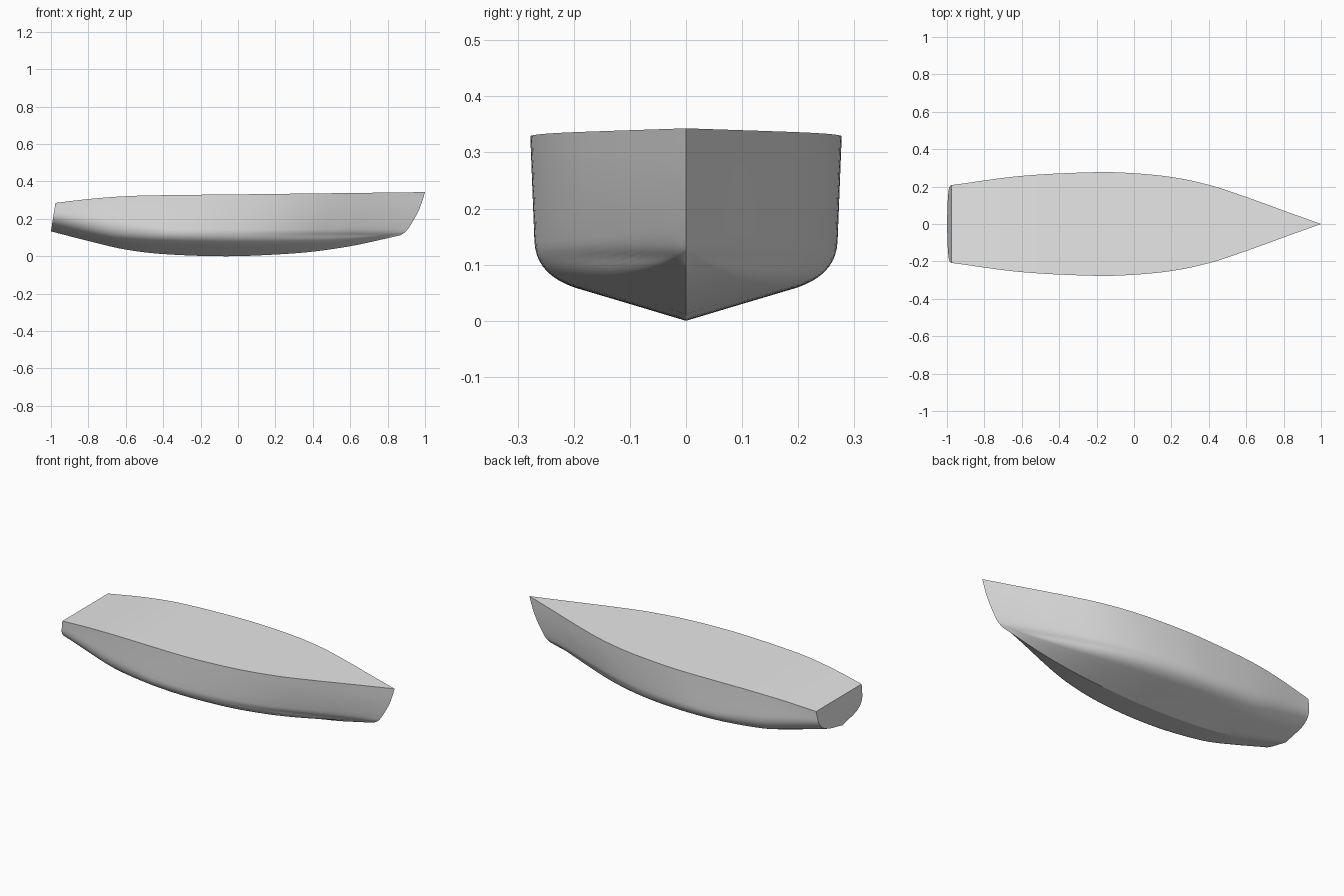
import bpy
import bmesh
import math

if "Cube" in bpy.data.objects:
    bpy.data.objects.remove(bpy.data.objects["Cube"], do_unlink=True)

STATIONS = 48

# Design curves: (fraction of length from stern to bow, value)
SHEER_WIDTH = [(0, .208), (.19, .257), (.39, .277), (.49, .272), (.6, .25),
               (.7, .208), (.8, .143), (.9, .071), (1, 0)]
SHEER_Z = [(0, .285), (.09, .306), (.19, .321), (.28, .326), (.5, .331), (1, .343)]
KEEL_Z = [(0, .133), (.1, .085), (.21, .037), (.32, .012), (.5, 0), (.65, .01),
          (.75, .025), (.86, .055), (.96, .095), (1, .112)]
CHINE_Z = [(0, .172), (.1, .13), (.21, .095), (.5, .078), (.75, .085), (.9, .108), (1, .13)]
CHINE_RATIO = [(0, .94), (.4, .965), (.8, .93), (1, .9)]
# End profiles: (height, x)
STEM_X = [(.112, .868), (.13, .895), (.16, .918), (.2, .943), (.26, .973), (.343, 1)]
TRANSOM_X = [(.133, -1), (.285, -.976)]


def curve(keys, t):
    """Smooth interpolation through the keys, clamped at both ends."""
    t = min(max(t, keys[0][0]), keys[-1][0])
    i = 0
    while i < len(keys) - 2 and t > keys[i + 1][0]:
        i += 1

    def slope(k):
        a, b = keys[max(k - 1, 0)], keys[min(k + 1, len(keys) - 1)]
        return (b[1] - a[1]) / (b[0] - a[0])

    (x0, y0), (x1, y1) = keys[i], keys[i + 1]
    h = x1 - x0
    u = (t - x0) / h
    v = 1 - u
    return (y0 * v * v * (1 + 2 * u) + y1 * u * u * (1 + 2 * v)
            + h * u * v * (slope(i) * v - slope(i + 1) * u))


def mix(a, b, t):
    return tuple(p + (q - p) * t for p, q in zip(a, b))


def section(s):
    """Half section from keel to sheer: bottom, rounded bilge, topside."""
    width = curve(SHEER_WIDTH, s)
    keel = (0, curve(KEEL_Z, s))
    chine = (width * curve(CHINE_RATIO, s), curve(CHINE_Z, s))
    sheer = (width, curve(SHEER_Z, s))
    start = mix(keel, chine, .5 + .22 * min(s * 3, 1))
    end = mix(chine, sheer, .55 - .3 * min(s * 3, 1))
    pts = [mix(keel, start, i / 4) for i in range(4)]
    for i in range(13):
        t = i / 12
        pts.append(mix(mix(start, chine, t), mix(chine, end, t), t))
    pts += [mix(end, sheer, i / 5) for i in range(1, 6)]
    # Stretch the station between raked transom and curved stem
    out = []
    for y, z in pts:
        aft, fore = curve(TRANSOM_X, z), curve(STEM_X, z)
        out.append((aft + (fore - aft) * s, y, z))
    return out


# Hull shell, deck and transom
bm = bmesh.new()
port, starboard = [], []
for k in range(STATIONS + 1):
    pts = section(k / STATIONS)
    left = [bm.verts.new(p) for p in pts]
    if k == STATIONS:
        right = left
    else:
        right = [left[0]] + [bm.verts.new((x, -y, z)) for x, y, z in pts[1:]]
    port.append(left)
    starboard.append(right)


def add_face(*verts):
    unique = list(dict.fromkeys(verts))
    if len(unique) > 2:
        bm.faces.new(unique)


for k in range(STATIONS):
    for side in (port, starboard):
        a, b = side[k], side[k + 1]
        for j in range(len(a) - 1):
            add_face(a[j], b[j], b[j + 1], a[j + 1])
    add_face(port[k][-1], port[k + 1][-1], starboard[k + 1][-1], starboard[k][-1])
add_face(*port[0], *reversed(starboard[0]))
bmesh.ops.recalc_face_normals(bm, faces=bm.faces)

mesh = bpy.data.meshes.new("boat_hull")
bm.to_mesh(mesh)
bm.free()
hull = bpy.data.objects.new("boat_hull", mesh)
bpy.context.collection.objects.link(hull)

# Plain grey paint
grey = (.8, .8, .8, 1)
mat = bpy.data.materials.new("light_grey")
mat.use_nodes = True
mat.diffuse_color = grey
for node in mat.node_tree.nodes:
    if node.type == "BSDF_PRINCIPLED":
        node.inputs["Base Color"].default_value = grey
mesh.materials.append(mat)

# Smooth sides with crisp keel, stem, sheer and transom edges
bpy.ops.object.select_all(action="DESELECT")
hull.select_set(True)
bpy.context.view_layer.objects.active = hull
bpy.ops.object.shade_smooth_by_angle(angle=math.radians(25))
